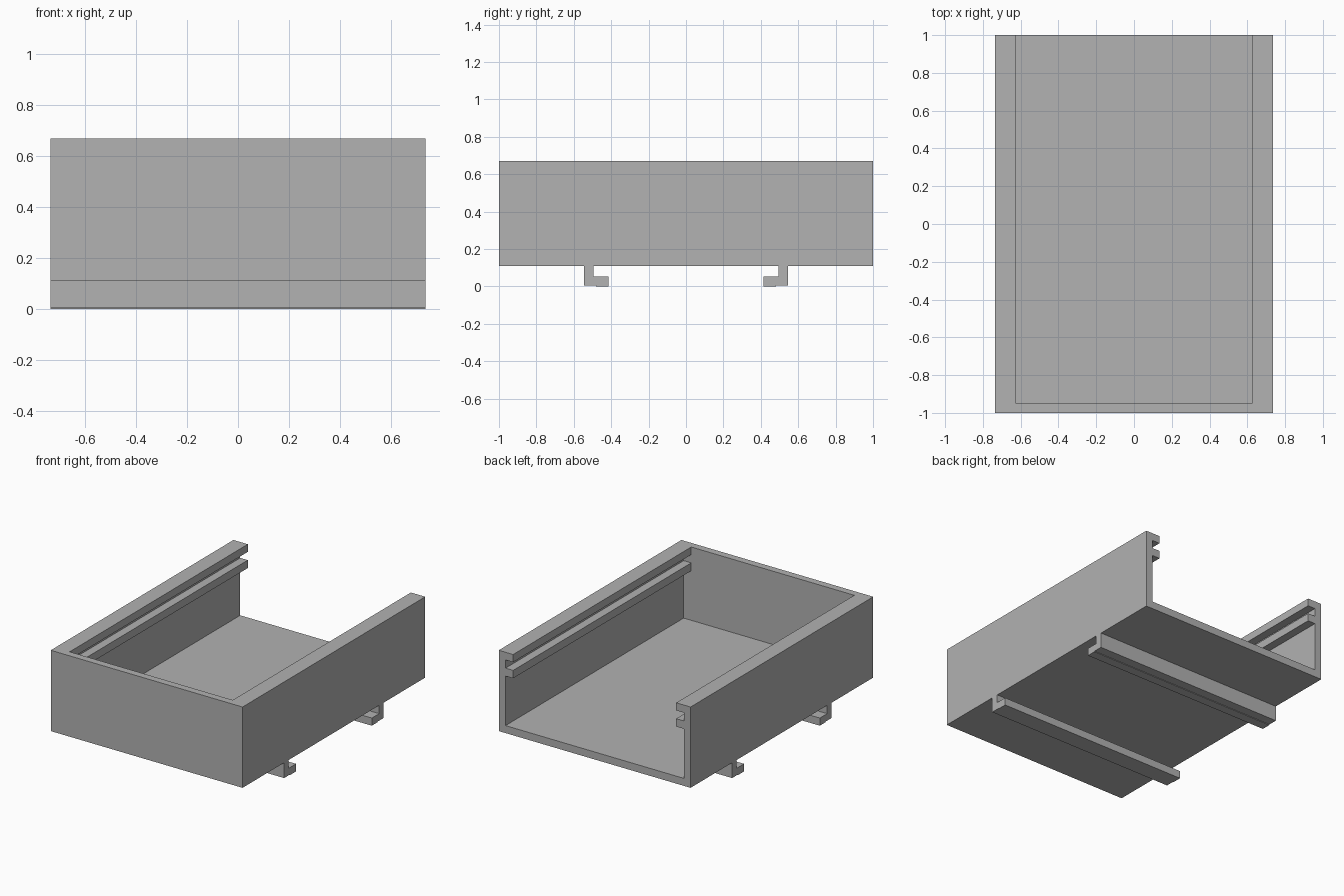
import bpy, bmesh
from mathutils import Vector

cube = bpy.data.objects.get("Cube")
if cube:
    bpy.data.objects.remove(cube, do_unlink=True)

grey = bpy.data.materials.new("plain grey")
grey.use_nodes = True
colour = (0.445, 0.445, 0.445, 1)
grey.diffuse_color = colour
grey.node_tree.nodes["Principled BSDF"].inputs["Base Color"].default_value = colour

HALF_W, HALF_L = 0.735, 1.0
BASE, TOP, WALL = 0.11, 0.67, 0.052


def prism(name, points, sweep):
    """Extrude a closed 3D outline along a vector."""
    bm = bmesh.new()
    face = bm.faces.new([bm.verts.new(p) for p in points])
    grown = bmesh.ops.extrude_face_region(bm, geom=[face])["geom"]
    verts = [g for g in grown if isinstance(g, bmesh.types.BMVert)]
    bmesh.ops.translate(bm, verts=verts, vec=Vector(sweep))
    bmesh.ops.recalc_face_normals(bm, faces=bm.faces)
    mesh = bpy.data.meshes.new(name)
    bm.to_mesh(mesh)
    bm.free()
    mesh.materials.append(grey)
    obj = bpy.data.objects.new(name, mesh)
    bpy.context.collection.objects.link(obj)
    return obj


# Solid block for the tray
block = [(-HALF_W, BASE), (HALF_W, BASE), (HALF_W, TOP), (-HALF_W, TOP)]
tray = prism("tray", [(x, -HALF_L, z) for x, z in block], (0, 2 * HALF_L, 0))

# Cavity with a lid groove between two rails on each side, open at the back and top
inner, rail = HALF_W - WALL, 0.625
half = [(inner, BASE + WALL), (inner, 0.505), (rail, 0.505), (rail, 0.56),
        (inner, 0.56), (inner, 0.617), (rail, 0.617), (rail, TOP + 0.1)]
outline = half + [(-x, z) for x, z in reversed(half)]
cutter = prism("cavity_cutter", [(x, -0.95, z) for x, z in outline], (0, 2.1, 0))
cutter.hide_render = True

cut = tray.modifiers.new("cavity", "BOOLEAN")
cut.operation = "DIFFERENCE"
cut.solver = "EXACT"
cut.object = cutter
bpy.context.view_layer.objects.active = tray
bpy.ops.object.modifier_apply(modifier=cut.name)
bpy.data.objects.remove(cutter, do_unlink=True)

# Hooked mounting rails underneath, facing each other
hook = [(0.545, BASE), (0.545, 0.004), (0.48, 0.004), (0.48, 0),
        (0.415, 0), (0.415, 0.053), (0.495, 0.053), (0.495, BASE)]
for name, side in (("front_mounting_rail", -1), ("back_mounting_rail", 1)):
    prism(name, [(-HALF_W, side * y, z) for y, z in hook], (2 * HALF_W, 0, 0))
